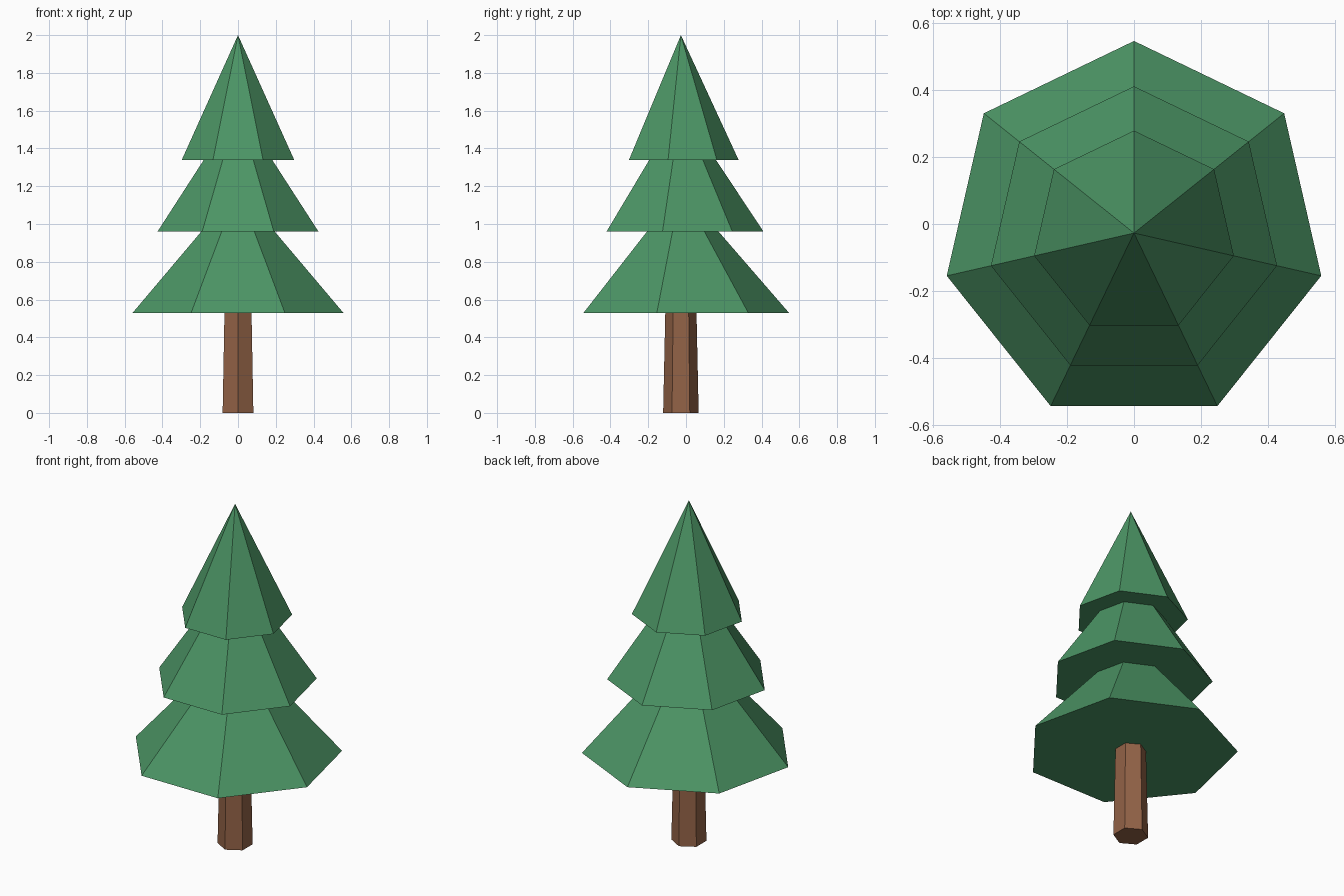
import bpy
import math

if "Cube" in bpy.data.objects:
    bpy.data.objects.remove(bpy.data.objects["Cube"])

CENTRE_Y = -0.027


def material(name, rgb):
    mat = bpy.data.materials.new(name)
    mat.diffuse_color = (*rgb, 1.0)
    mat.use_nodes = True
    mat.node_tree.nodes["Principled BSDF"].inputs["Base Color"].default_value = mat.diffuse_color
    return mat


def cone(name, sides, r_bottom, r_top, z_bottom, z_top, mat):
    """Flat-shaded upright cone with one corner pointing to the back."""
    bpy.ops.mesh.primitive_cone_add(
        vertices=sides, radius1=r_bottom, radius2=r_top, depth=z_top - z_bottom,
        end_fill_type='NGON', location=(0, CENTRE_Y, (z_bottom + z_top) / 2))
    obj = bpy.context.object
    obj.name = name
    obj.data.materials.append(mat)
    # turn the corner nearest the back exactly onto +y
    first = obj.data.vertices[0].co
    obj.rotation_euler.z = math.pi / 2 - math.atan2(first.y, first.x)
    return obj


green = material("needle_green", (0.072, 0.300, 0.130))
brown = material("bark_brown", (0.290, 0.123, 0.062))

# Six-sided trunk, tapering slightly and ending just inside the lowest tier
cone("trunk", 6, 0.094, 0.082, 0.0, 0.56, brown)

# Three seven-sided foliage tiers, each a full cone nested into the next
for name, radius, base, tip in (("lower_foliage", 0.572, 0.53, 1.19),
                                ("middle_foliage", 0.437, 0.96, 1.62),
                                ("upper_foliage", 0.305, 1.34, 2.0)):
    cone(name, 7, radius, 0.0, base, tip, green)
